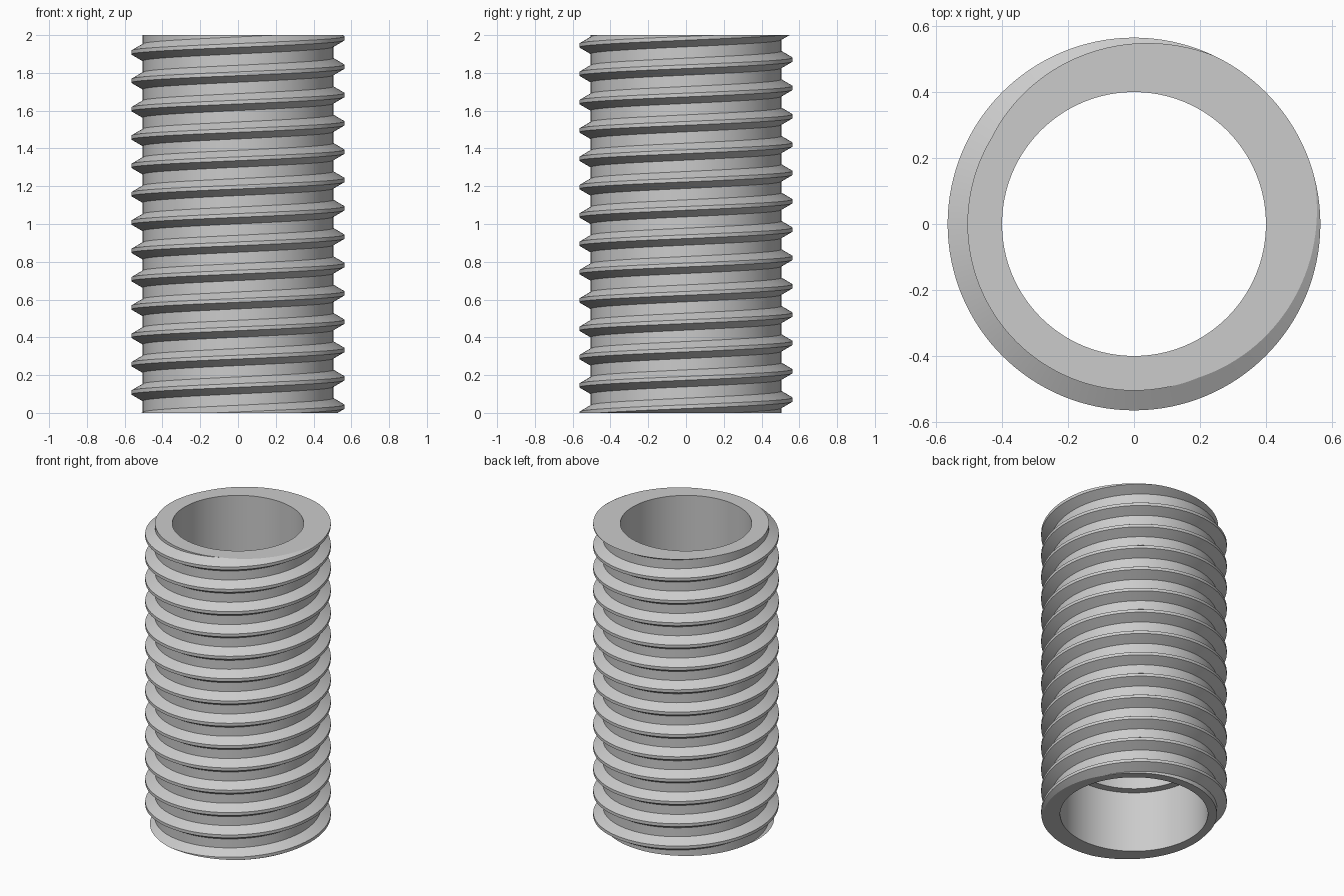
import bpy, bmesh, math

cube = bpy.data.objects.get("Cube")
if cube:
    bpy.data.objects.remove(cube, do_unlink=True)

HEIGHT, PITCH, PHASE, STEPS = 2.0, 0.15, 0.033, 128
ROOT, CREST = 0.505, 0.565
BORE, WIDE_BORE, LEDGE = 0.40, 0.45, 0.41

# One turn of the thread, as (radius, height) points
THREAD = [(ROOT, -0.045), (CREST, -0.01), (CREST, 0.01), (ROOT, 0.045)]


def column(bm, angle, points):
    c, s = math.cos(angle), math.sin(angle)
    return [bm.verts.new((r * c, r * s, z)) for r, z in points]


def skin(bm, a, b):
    for j in range(min(len(a), len(b)) - 1):
        bm.faces.new((a[j], b[j], b[j + 1], a[j + 1]))


bm = bmesh.new()
angles = [math.tau * i / STEPS for i in range(STEPS)]

# Threaded outside: each column rises with the helix, the seam shifts one turn
turns = range(-2, int(HEIGHT / PITCH) + 3)
outside = [column(bm, a, [(r, PHASE + dz + PITCH * (k + a / math.tau))
                          for k in turns for r, dz in THREAD]) for a in angles]
for a, b in zip(outside, outside[1:]):
    skin(bm, a, b)
skin(bm, outside[-1], outside[0][len(THREAD):])

# Trim the thread flat at both ends
for z, direction in ((0.0, -1), (HEIGHT, 1)):
    bmesh.ops.bisect_plane(bm, geom=bm.verts[:] + bm.edges[:] + bm.faces[:], dist=1e-6,
                           plane_co=(0, 0, z), plane_no=(0, 0, direction), clear_outer=True)
bmesh.ops.remove_doubles(bm, verts=bm.verts[:], dist=1e-5)

# Stepped bore, wider at the bottom
bore = [(WIDE_BORE, 0), (WIDE_BORE, LEDGE), (BORE, LEDGE), (BORE, HEIGHT)]
inside = [column(bm, a, bore) for a in angles]
for a, b in zip(inside, inside[1:] + inside[:1]):
    skin(bm, a, b)

# Flat end rings between the thread and the bore
for z in (0.0, HEIGHT):
    rim = [e for e in bm.edges if e.is_boundary
           and all(abs(v.co.z - z) < 1e-4 for v in e.verts)]
    bmesh.ops.triangle_fill(bm, edges=rim, use_beauty=True, normal=(0, 0, 1))
bmesh.ops.recalc_face_normals(bm, faces=bm.faces[:])

mesh = bpy.data.meshes.new("threaded_tube")
bm.to_mesh(mesh)
bm.free()
tube = bpy.data.objects.new("threaded_tube", mesh)
bpy.context.collection.objects.link(tube)

# Plain grey
grey = bpy.data.materials.new("plain_grey")
grey.use_nodes = True
color = (0.6, 0.6, 0.6, 1)
grey.diffuse_color = color
grey.node_tree.nodes["Principled BSDF"].inputs["Base Color"].default_value = color
mesh.materials.append(grey)

# Smooth round walls with crisp thread edges
bpy.ops.object.select_all(action="DESELECT")
tube.select_set(True)
bpy.context.view_layer.objects.active = tube
bpy.ops.object.shade_smooth_by_angle(angle=math.radians(25))
